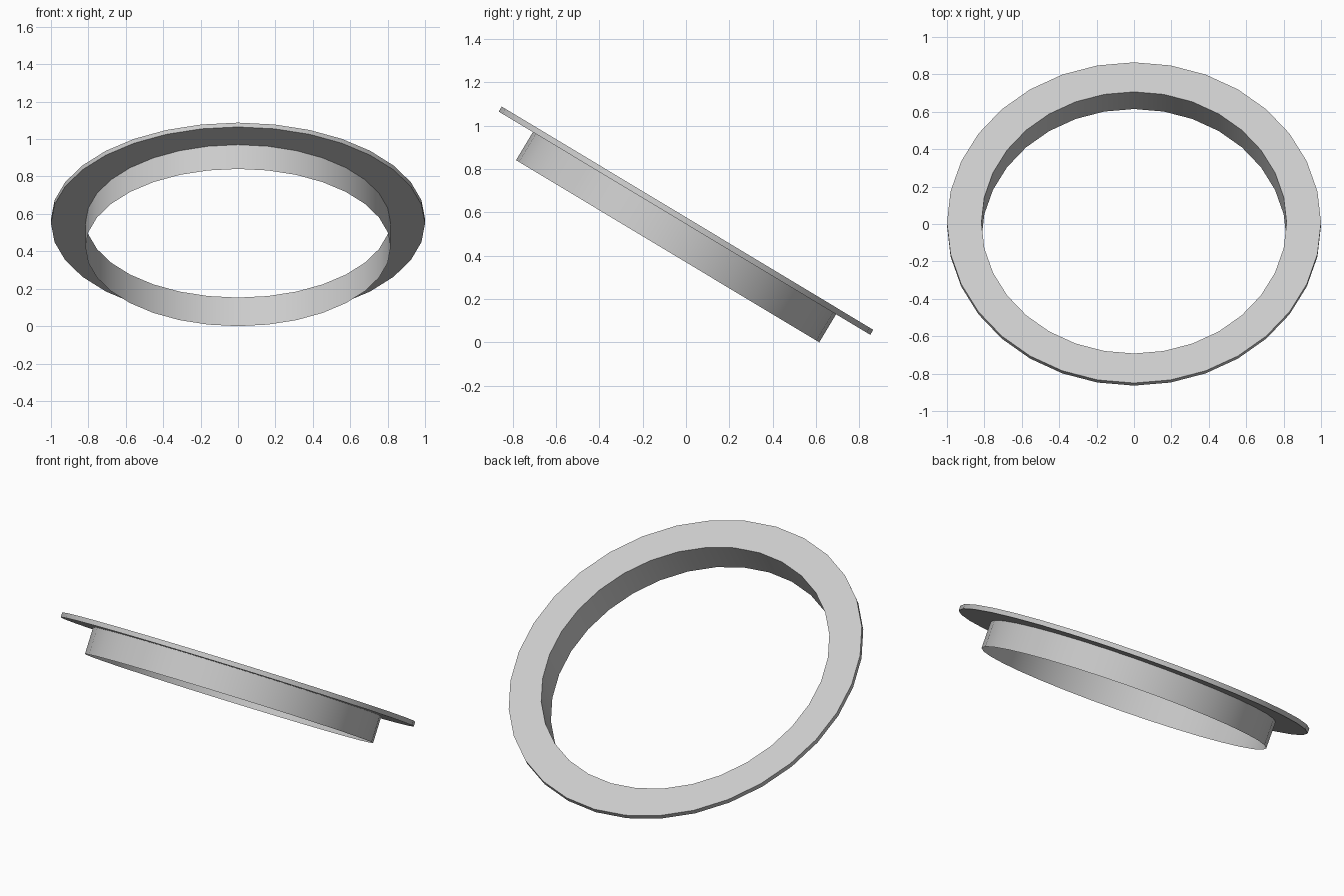
import bpy, bmesh, math
from mathutils import Matrix

if "Cube" in bpy.data.objects:
    bpy.data.objects.remove(bpy.data.objects["Cube"])

SEGMENTS = 32
TILT = math.radians(-31)
FLANGE_R, COLLAR_R = 1.0, 0.816
FLANGE_T, DEPTH = 0.027, 0.178


def lathe(name, profile):
    """Revolve an open (radius, height) profile around z, then tilt it."""
    bm = bmesh.new()
    rings = []
    for r, h in profile:
        rings.append([bm.verts.new((r * math.cos(2 * math.pi * i / SEGMENTS),
                                    r * math.sin(2 * math.pi * i / SEGMENTS), h))
                      for i in range(SEGMENTS)])
    for a, b in zip(rings, rings[1:]):
        for i in range(SEGMENTS):
            j = (i + 1) % SEGMENTS
            bm.faces.new((a[i], a[j], b[j], b[i]))
    # Lean the ring towards +y and set its lowest point on the ground
    lift = DEPTH * math.cos(TILT) + COLLAR_R * math.sin(-TILT)
    bm.transform(Matrix.Translation((0, 0.007, lift)) @ Matrix.Rotation(TILT, 4, 'X'))
    mesh = bpy.data.meshes.new(name)
    bm.to_mesh(mesh)
    bm.free()
    obj = bpy.data.objects.new(name, mesh)
    bpy.context.collection.objects.link(obj)
    bpy.ops.object.select_all(action='DESELECT')
    obj.select_set(True)
    bpy.context.view_layer.objects.active = obj
    bpy.ops.object.shade_smooth_by_angle(angle=math.radians(35))
    return obj


# Thin-walled collar rising into a flat flange with a turned-back underside
lathe("flanged_ring", [
    (COLLAR_R, -FLANGE_T),
    (FLANGE_R, -FLANGE_T),
    (FLANGE_R, 0),
    (COLLAR_R, 0),
])
lathe("collar", [(COLLAR_R, -DEPTH), (COLLAR_R, 0)])
